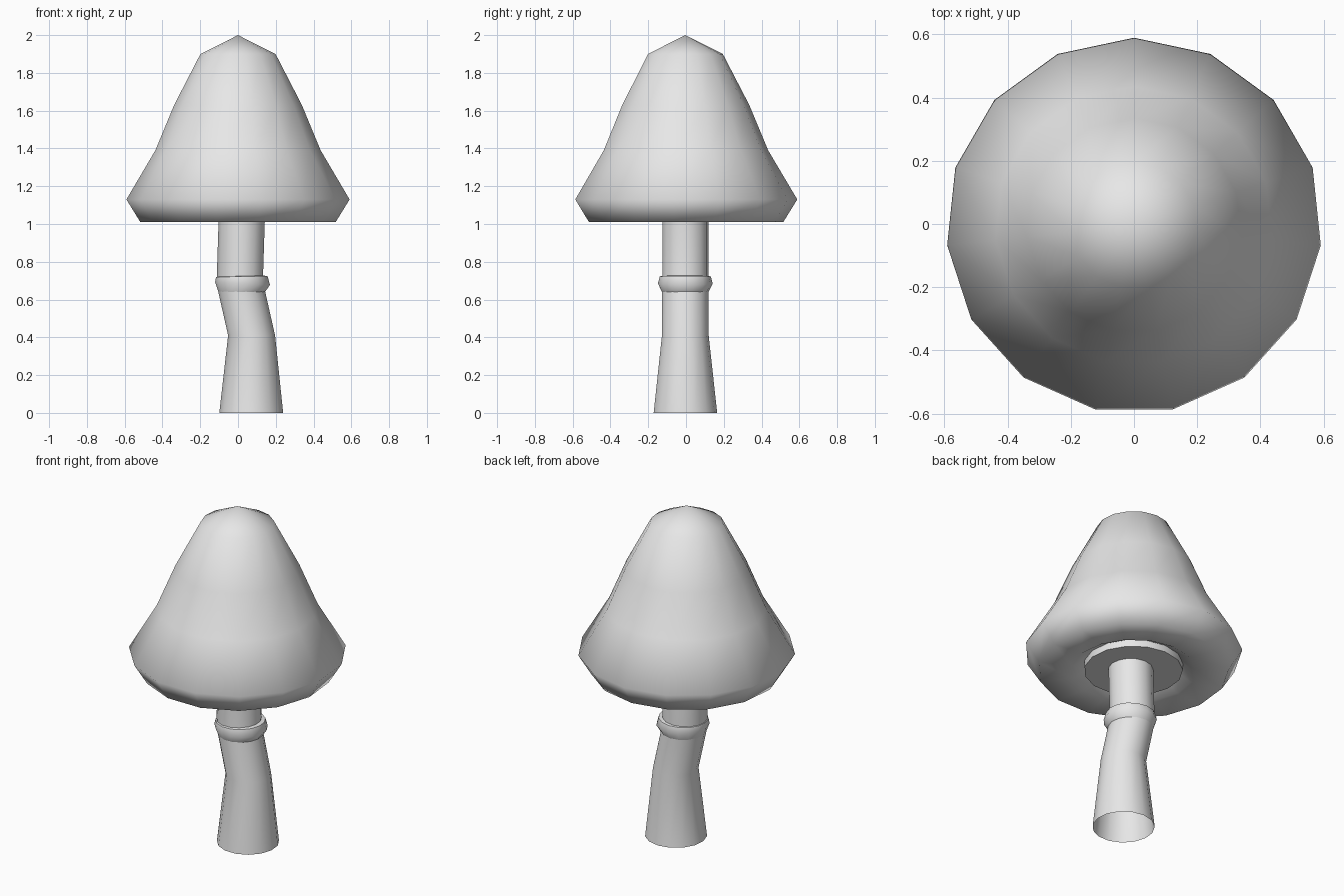
import bpy
import bmesh
from math import cos, sin, pi, radians
from mathutils import Vector

old = bpy.data.objects.get("Cube")
if old:
    bpy.data.objects.remove(old, do_unlink=True)

SIDES = 15
CENTRE_Y = -0.005

grey = bpy.data.materials.new("plain_grey")
grey.use_nodes = True
grey.diffuse_color = (0.8, 0.8, 0.8, 1)
grey.node_tree.nodes["Principled BSDF"].inputs["Base Color"].default_value = (0.8, 0.8, 0.8, 1)


def loft(name, rings, close_start=False, close_end=False, angle=180):
    """Skin rings of (centre x, z, radius, tilt); radius 0 makes a point."""
    bm = bmesh.new()
    loops = []
    for cx, z, r, tilt in rings:
        if r == 0:
            loops.append([bm.verts.new((cx, CENTRE_Y, z))] * SIDES)
            continue
        loop = []
        for i in range(SIDES):
            a = pi / 2 + 2 * pi * i / SIDES
            x = r * cos(a)
            loop.append(bm.verts.new(Vector((cx + x, CENTRE_Y + r * sin(a), z + x * tilt))))
        loops.append(loop)
    for low, high in zip(loops, loops[1:]):
        for i in range(SIDES):
            j = (i + 1) % SIDES
            corners = list(dict.fromkeys((low[i], low[j], high[j], high[i])))
            bm.faces.new(corners)
    if close_start:
        bm.faces.new(loops[0][::-1])
    if close_end:
        bm.faces.new(loops[-1])
    mesh = bpy.data.meshes.new(name)
    bm.to_mesh(mesh)
    bm.free()
    mesh.materials.append(grey)
    obj = bpy.data.objects.new(name, mesh)
    bpy.context.collection.objects.link(obj)
    bpy.ops.object.select_all(action="DESELECT")
    obj.select_set(True)
    bpy.context.view_layer.objects.active = obj
    bpy.ops.object.shade_smooth_by_angle(angle=radians(angle))
    return obj


# Bell-shaped cap, from the groove under it, round the rim, to the tip
cap_profile = [(0.27, 1.05), (0.34, 1.01), (0.52, 1.01), (0.594, 1.13),
               (0.44, 1.39), (0.34, 1.63), (0.2, 1.9), (0, 2.0)]
loft("cap", [(0, z, r, 0) for r, z in cap_profile])

# Flat disc under the cap around the stem
loft("under_cap_disc", [(0, 1.01, 0.27, 0), (0, 1.05, 0.27, 0)], close_start=True, angle=30)

# Bent stem, open at the foot
loft("stem", [(0.07, 0, 0.17, 0), (0.072, 0.41, 0.125, 0), (0.02, 0.64, 0.125, 0),
              (0.01, 0.72, 0.123, 0), (0.02, 1.03, 0.123, 0)])

# Bulging collar around the stem
loft("stem_collar", [(0.02, 0.635, 0.122, 0.02), (0.024, 0.685, 0.146, -0.05),
                     (0.02, 0.722, 0.137, 0.02), (0.012, 0.725, 0.118, 0.02)], angle=60)
